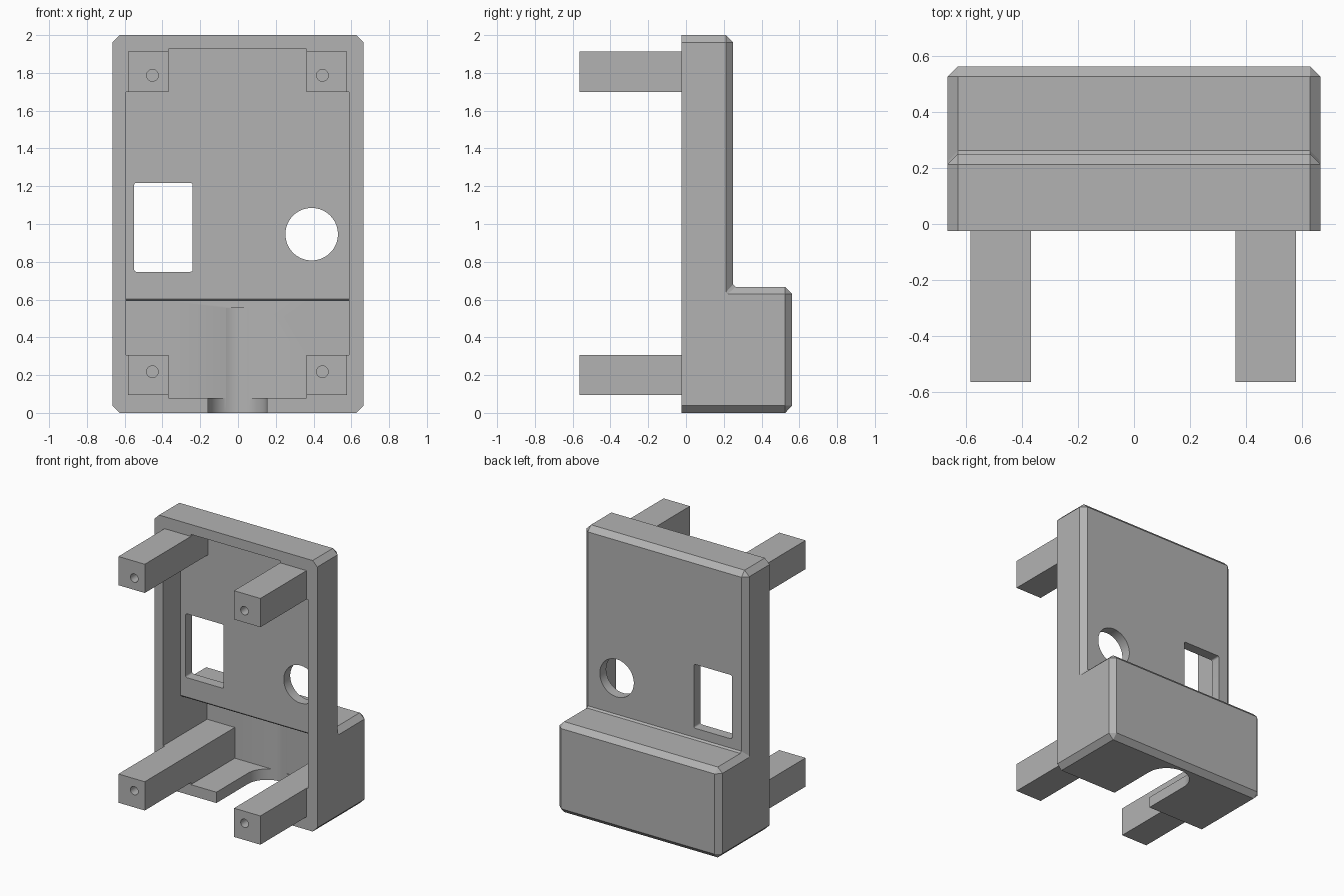
import bpy, bmesh, math

if "Cube" in bpy.data.objects:
    bpy.data.objects.remove(bpy.data.objects["Cube"])

grey = bpy.data.materials.new("plain grey")
grey.diffuse_color = (0.45, 0.45, 0.45, 1)
grey.use_nodes = True
grey.node_tree.nodes["Principled BSDF"].inputs["Base Color"].default_value = grey.diffuse_color


def make_object(name, bm):
    bmesh.ops.remove_doubles(bm, verts=bm.verts, dist=1e-5)
    bmesh.ops.recalc_face_normals(bm, faces=bm.faces)
    me = bpy.data.meshes.new(name)
    bm.to_mesh(me)
    bm.free()
    me.materials.append(grey)
    ob = bpy.data.objects.new(name, me)
    bpy.context.collection.objects.link(ob)
    return ob


def loft(name, rings):
    """Skin closed rings of 3D points and cap both ends."""
    bm = bmesh.new()
    vs = [[bm.verts.new(p) for p in r] for r in rings]
    n = len(vs[0])
    for a, b in zip(vs, vs[1:]):
        for i in range(n):
            j = (i + 1) % n
            bm.faces.new((a[i], a[j], b[j], b[i]))
    bm.faces.new(vs[0])
    bm.faces.new(vs[-1])
    return make_object(name, bm)


def along_x(name, yz, x0, x1):
    return loft(name, [[(x, y, z) for y, z in yz] for x in (x0, x1)])


def along_y(name, xz, y0, y1):
    return loft(name, [[(x, y, z) for x, z in xz] for y in (y0, y1)])


def arc(cx, cy, r, a0, a1, n):
    return [(cx + r * math.cos(math.radians(a0 + (a1 - a0) * i / n)),
             cy + r * math.sin(math.radians(a0 + (a1 - a0) * i / n))) for i in range(n + 1)]


def circle(cx, cy, r, n):
    return arc(cx, cy, r, 0, 360, n)[:-1]


def cut(target, cutter):
    m = target.modifiers.new("cut", 'BOOLEAN')
    m.operation, m.solver, m.object = 'DIFFERENCE', 'EXACT', cutter
    bpy.context.view_layer.objects.active = target
    bpy.ops.object.modifier_apply(modifier=m.name)
    bpy.data.objects.remove(cutter)


def smooth(ob):
    bpy.ops.object.select_all(action='DESELECT')
    ob.select_set(True)
    bpy.context.view_layer.objects.active = ob
    bpy.ops.object.shade_smooth_by_angle(angle=math.radians(30))


# Housing: stepped profile, chamfered on every outer edge but the open front rim
F = -0.025
full = [(F, 0), (0.525, 0), (0.562, 0.038), (0.562, 0.63), (0.525, 0.667), (0.262, 0.667),
        (0.25, 0.679), (0.25, 1.962), (0.212, 2), (F, 2)]
inset = [(F, 0.038), (0.525, 0.038), (0.525, 0.038), (0.525, 0.63), (0.525, 0.63), (0.222, 0.63),
         (0.212, 0.64), (0.212, 1.962), (0.212, 1.962), (F, 1.962)]
housing = loft("housing", [[(x, y, z) for y, z in p] for x, p in
                           ((-0.665, inset), (-0.627, full), (0.627, full), (0.665, inset))])

# Hollow: tall in the middle, shorter at the sides so the corners stay solid
for x0, x1, z0, z1 in ((-0.367, 0.362, 0.08, 1.927), (-0.593, 0.587, 0.307, 1.70)):
    hollow = [(-0.2, z0), (0.487, z0), (0.487, 0.592), (0.187, 0.592), (0.175, 0.604),
              (0.175, z1), (-0.2, z1)]
    cut(housing, along_x("hollow_cutter", hollow, x0, x1))

# Cable slot in the floor, its round end grooving the back wall
slot = [(0.153, -0.2)] + arc(-0.003, 0.343, 0.156, 0, 180, 32) + [(-0.159, -0.2)]
cut(housing, loft("slot_cutter", [[(x, y, z) for x, y in slot] for z in (-0.1, 0.555)]))

# Rectangular window with small rounded corners, and round window
r = 0.012
window = []
for cx, cz, a in ((-0.24 - r, 1.218 - r, 0), (-0.55 + r, 1.218 - r, 90),
                  (-0.55 + r, 0.747 + r, 180), (-0.24 - r, 0.747 + r, 270)):
    window += arc(cx, cz, r, a, a + 90, 4)
cut(housing, along_y("window_cutter", window, 0.1, 0.4))
cut(housing, along_y("round_cutter", circle(0.39, 0.946, 0.139, 64), 0.1, 0.4))
smooth(housing)

# Four mounting posts with blind screw holes
for side, x0 in (("left", -0.582), ("right", 0.362)):
    for level, z0 in (("lower", 0.095), ("upper", 1.70)):
        x1, z1 = x0 + 0.215, z0 + 0.212
        post = along_y(f"{level}_{side}_post", [(x0, z0), (x1, z0), (x1, z1), (x0, z1)], -0.563, F)
        hx = -0.453 if side == "left" else 0.447
        hz = 0.218 if level == "lower" else 1.787
        cut(post, along_y("screw_cutter", circle(hx, hz, 0.031, 32), -0.7, -0.3))
        smooth(post)
